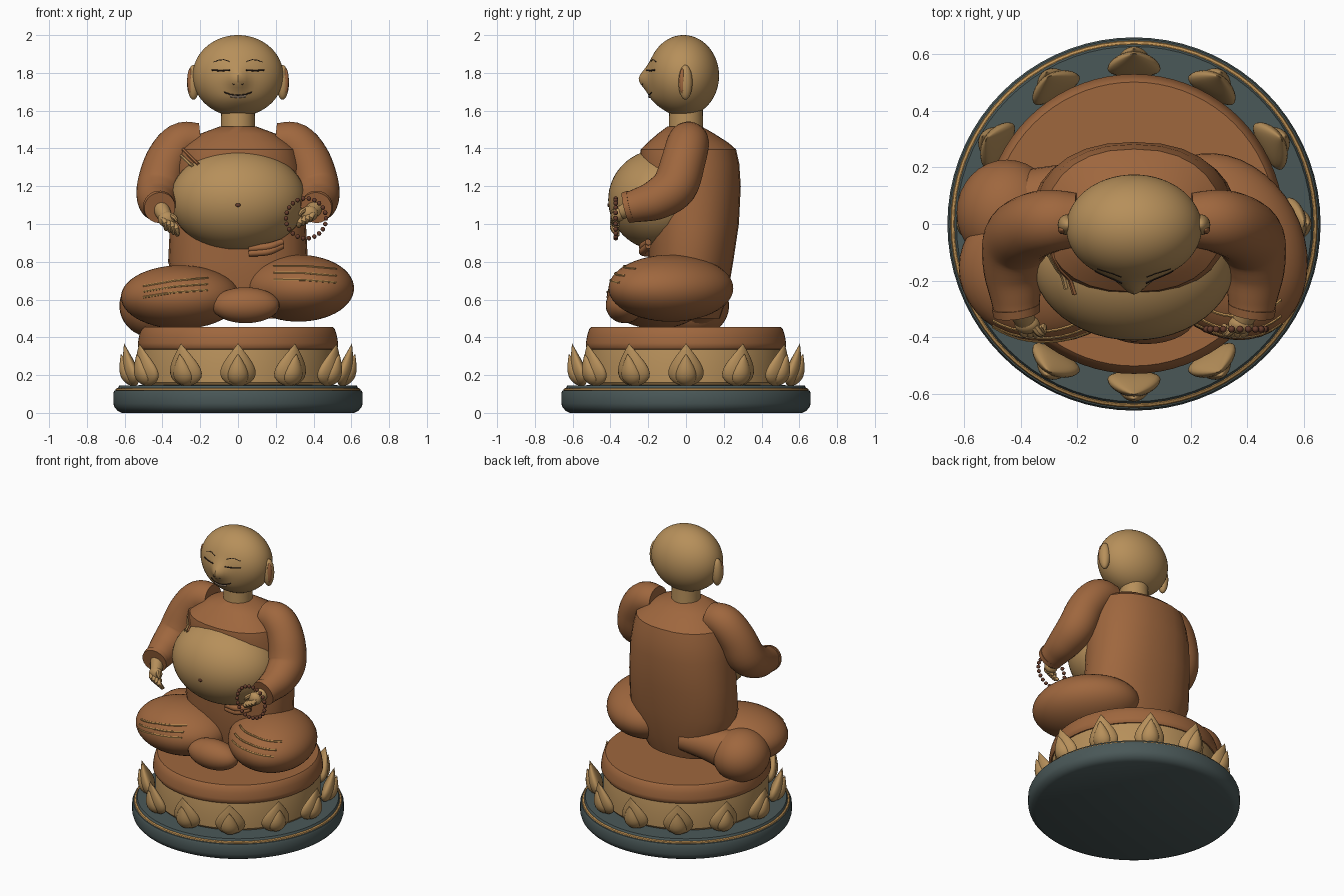
import bpy, bmesh, math
from mathutils import Vector, Matrix
from mathutils.bvhtree import BVHTree

if "Cube" in bpy.data.objects:
    bpy.data.objects.remove(bpy.data.objects["Cube"])


def material(name, rgb):
    m = bpy.data.materials.new(name)
    m.diffuse_color = (*rgb, 1)
    m.use_nodes = True
    m.node_tree.nodes["Principled BSDF"].inputs["Base Color"].default_value = m.diffuse_color
    return m


GOLD = material("warm_gold", (0.47, 0.277, 0.103))
BROWN = material("robe_brown", (0.345, 0.135, 0.048))
TEAL = material("dark_teal", (0.068, 0.097, 0.097))
TRIM = material("trim_gold", (0.53, 0.29, 0.09))
BEAD = material("bead_brown", (0.13, 0.045, 0.025))
INK = material("dark_line", (0.025, 0.015, 0.01))
LIP = material("pale_lip", (0.5, 0.36, 0.25))


def finish(name, bm, mat):
    bmesh.ops.recalc_face_normals(bm, faces=bm.faces[:])
    me = bpy.data.meshes.new(name)
    bm.to_mesh(me)
    bm.free()
    me.materials.append(mat)
    ob = bpy.data.objects.new(name, me)
    bpy.context.collection.objects.link(ob)
    return ob


def loft(name, rings, mat):
    """Skin a list of equal-length closed rings and cap both ends."""
    bm = bmesh.new()
    rows = [[bm.verts.new(p) for p in ring] for ring in rings]
    n = len(rows[0])
    for a, b in zip(rows, rows[1:]):
        for i in range(n):
            j = (i + 1) % n
            bm.faces.new((a[i], a[j], b[j], b[i]))
    bm.faces.new(rows[0])
    bm.faces.new(rows[-1])
    return finish(name, bm, mat)


def lathe(name, profile, mat, seg=72):
    angles = [2 * math.pi * i / seg for i in range(seg)]
    return loft(name, [[(r * math.cos(a), r * math.sin(a), z) for a in angles]
                       for r, z in profile], mat)


def ball(name, c, r, mat, shape=None, seg=32, turn=0):
    """Ellipsoid with optional reshaping rule."""
    bm = bmesh.new()
    bmesh.ops.create_uvsphere(bm, u_segments=seg, v_segments=max(6, seg * 2 // 3), radius=1)
    rot = Matrix.Rotation(turn, 3, 'Z')
    for v in bm.verts:
        p = v.co
        v.co = Vector(c) + rot @ Vector((p.x * r[0], p.y * r[1], p.z * r[2]))
        if shape:
            v.co = shape(v.co)
    return finish(name, bm, mat)


def sweep(name, pts, mat, seg=16, steps=5):
    """Round tube through (x, y, z, radius) points."""
    P = [Vector(p) for p in pts]
    P = [2 * P[0] - P[1]] + P + [2 * P[-1] - P[-2]]
    path = []
    for k in range(1, len(P) - 2):
        a, b, c, d = P[k - 1:k + 3]
        for s in range(steps):
            t = s / steps
            path.append(0.5 * (2 * b + (c - a) * t + (2 * a - 5 * b + 4 * c - d) * t * t
                               + (3 * b - a - 3 * c + d) * t ** 3))
    path.append(P[-2])
    co = [p.to_3d() for p in path]
    rings, u = [], None
    for i, p in enumerate(co):
        tan = (co[min(i + 1, len(co) - 1)] - co[max(i - 1, 0)]).normalized()
        u = tan.orthogonal() if u is None else u - tan * u.dot(tan)
        u.normalize()
        w = tan.cross(u)
        rings.append([p + path[i][3] * (u * math.cos(2 * math.pi * j / seg)
                                        + w * math.sin(2 * math.pi * j / seg)) for j in range(seg)])
    return loft(name, rings, mat)


def painted_line(name, targets, xz, r, mat, n=10, lift=0):
    """Thin line laid on the front surface of the target parts."""
    bm = bmesh.new()
    for t in targets:
        bm.from_mesh(t.data)
    tree = BVHTree.FromBMesh(bm)
    bm.free()
    pts = []
    for k in range(n + 1):
        f = k / n * (len(xz) - 1)
        i = min(int(f), len(xz) - 2)
        f -= i
        x, z = (xz[i][q] * (1 - f) + xz[i + 1][q] * f for q in (0, 1))
        hit = tree.ray_cast(Vector((x, -2, z)), Vector((0, 1, 0)))[0]
        if hit:
            pts.append((x, hit.y - lift, z, r))
    if len(pts) > 1:
        sweep(name, pts, mat, seg=6, steps=1)


# Pedestal: dark plinth, gold rim, lotus drum and cushion
lathe("plinth", [(.615, 0), (.638, .012), (.654, .03), (.66, .05), (.66, .105), (.654, .118),
                 (.64, .122), (.628, .145), (.4, .148)], TEAL)
lathe("plinth_rim", [(.63, .115), (.644, .115), (.649, .121), (.646, .128), (.638, .132), (.625, .13)], TRIM)
lathe("lotus_drum", [(.5, .14), (.515, .16), (.515, .33), (.505, .36)], GOLD)
lathe("cushion", [(.49, .333), (.52, .337), (.53, .352), (.53, .37), (.523, .41), (.513, .442),
                  (.502, .455)], BROWN)

# Ring of twelve lotus petals, each with a raised inner leaf
for i in range(12):
    rot = Matrix.Rotation(i * math.pi / 6, 3, 'Z')
    for part, s, out in (("petal", 1, 0), ("inner_petal", .6, .017)):
        def petal(p, s=s, out=out, rot=rot):
            t = (p.z + 1) / 2
            full = math.sqrt(max(1e-6, 1 - p.z * p.z))
            k = math.sin(math.pi * min(1, max(0, t)) ** .6) / full
            x = p.x * k * .094 * s
            rad = .562 + out + .055 * (t - .25) + .04 * p.y * k - 1.8 * x * x
            return rot @ Vector((x, -rad, .14 + .013 * (1 - s) + .228 * t * (s + .35 * (1 - s))))
        ball(f"{part}_{i}", (0, 0, 0), (1, 1, 1), GOLD, petal, 24)

# Crossed legs
r_leg = ball("right_leg", (.32, -.08, .66), (.278, .345, .177), BROWN, seg=40, turn=.5)
l_leg = ball("left_leg", (-.305, -.155, .613), (.315, .265, .168), BROWN, seg=40)
ball("left_haunch", (-.45, .04, .567), (.178, .188, .168), BROWN)
sweep("left_hip", [(-.08, .16, .63, .075), (-.27, .1, .61, .11), (-.43, .04, .57, .15)], BROWN, 24)
ball("front_foot", (.04, -.325, .57), (.18, .1, .095), BROWN)

# Robed torso: z, half width, front y, back y
rings = []
for z, rx, f, b in ((.5, .25, -.15, .18), (.62, .32, -.18, .22), (.8, .37, -.2, .25),
                    (1.0, .36, -.2, .28), (1.2, .35, -.22, .29), (1.32, .335, -.25, .282),
                    (1.395, .315, -.24, .265), (1.43, .27, -.205, .225), (1.478, .2, -.15, .15),
                    (1.515, .1, -.1, .085)):
    ring = []
    for k in range(28):
        a = 2 * math.pi * k / 28
        c, s = math.cos(a), math.sin(a)
        e = .85 if s < 0 else .97
        ring.append((rx * math.copysign(abs(c) ** .85, c),
                     (f + b) / 2 + (b - f) / 2 * math.copysign(abs(s) ** e, s), z))
    rings.append(ring)
torso = loft("robe_torso", rings, BROWN)

# Bare belly, navel, sash and shoulder strap
belly = ball("belly", (0, -.13, 1.128), (.36, .282, .27), GOLD, seg=48)
ball("navel", (0, -.41, 1.1), (.014, .007, .01), BEAD, seg=12)
for k in range(2):
    sweep(f"sash_{k}", [(.06, -.21, .845 + .025 * k, .018), (.16, -.23, .855 + .025 * k, .02),
                        (.235, -.2, .885 + .02 * k, .017)], BROWN)
    painted_line(f"strap_{k}", [torso, belly],
                 [(-.325 + .03 * k, 1.385 + .015 * k), (-.24 + .03 * k, 1.305 + .01 * k)],
                 .009, (GOLD, BROWN)[k])

# Gold stripes across both legs
for k in range(3):
    painted_line(f"right_stripe_{k}", [r_leg],
                 [(.19, .778 - .036 * k), (.35, .778 - .037 * k), (.52, .762 - .036 * k)], .006, TRIM)
    painted_line(f"left_stripe_{k}", [l_leg],
                 [(-.5, .672 - .03 * k), (-.34, .70 - .031 * k), (-.16, .715 - .032 * k)], .006, TRIM)

# Arms with cuffs and hands
for side, s in (("right", 1), ("left", -1)):
    sweep(f"{side}_sleeve", [(s * .2, .015, 1.44, .095), (s * .3, .01, 1.425, .112),
                             (s * .375, -.015, 1.33, .117), (s * .415, -.06, 1.2, .12),
                             (s * .427, -.155, 1.13, .107), (s * .42, -.25, 1.1, .09),
                             (s * .415, -.31, 1.087, .08)], BROWN, 28)
    sweep(f"{side}_cuff", [(s * .418, -.29, 1.093, .086), (s * .414, -.318, 1.086, .083)], BROWN, 28, 1)
    drop = .0 if s > 0 else -.03
    wrist = Vector((s * .41, -.29, 1.085))
    palm = Vector((s * .378, -.355, 1.055 + drop))
    sweep(f"{side}_wrist", [(*wrist, .045), (*((wrist + palm) / 2), .04), (*palm, .034)], GOLD)
    ball(f"{side}_palm", palm, (.045, .034, .042), GOLD, seg=20)
    for k in range(4):
        o = (k - 1.5) * .02
        a = palm + Vector((s * (o - .008), -.012, -.012 + o * .5))
        tip = Vector((-s * .02, .004, -.04 + drop * .5))
        sweep(f"{side}_finger_{k}", [(*a, .015), (*(a + Vector((-s * .013, -.02, -.02))), .0155),
                                     (*(a + tip), .012), (*(a + tip * 1.12), .006)], GOLD, 10, 3)
    b = palm + Vector((-s * .025, -.008, .018))
    sweep(f"{side}_thumb", [(*b, .016), (*(b + Vector((-s * .018, -.022, -.01))), .014),
                            (*(b + Vector((-s * .03, -.025, -.028))), .008)], GOLD, 8, 3)

# Loop of prayer beads
for i in range(22):
    a = 2 * math.pi * i / 22
    ball(f"bead_{i}", (.36 + .106 * math.cos(a), -.372, 1.03 + .106 * math.sin(a)),
         (.0125,) * 3, BEAD, seg=10)

# Neck and head with a soft broad nose
lathe("neck", [(.092, 1.49), (.09, 1.53), (.088, 1.64)], GOLD, 32)


def nose(p):
    if p.y < 0:
        p.y -= .05 * math.exp(-(p.x / .05) ** 2 - ((p.z - 1.765) / .06) ** 2)
        p.y -= .016 * math.exp(-(p.x / .1) ** 2 - ((p.z - 1.66) / .05) ** 2)
    return p


head = ball("head", (0, -.013, 1.785), (.24, .188, .215), GOLD, nose, 64)

# Ears, eyes, brows and nostrils on both sides
for side, s in (("right", 1), ("left", -1)):
    ball(f"{side}_ear", (s * .236, -.003, 1.75), (.034, .037, .092), GOLD, seg=24)
    ball(f"{side}_ear_hollow", (s * .253, -.02, 1.757), (.016, .016, .066), BROWN, seg=20)
    painted_line(f"{side}_eye", [head], [(s * .042, 1.815), (s * .09, 1.811), (s * .138, 1.815)], .0045, INK)
    painted_line(f"{side}_brow", [head], [(s * .045, 1.86), (s * .075, 1.87), (s * .1, 1.868),
                                          (s * .13, 1.857)], .0026, INK, 12)
    painted_line(f"{side}_nostril", [head], [(s * .018, 1.738), (s * .028, 1.741)], .0025, INK, 3)

# Smiling mouth
painted_line("mouth", [head], [(-.074, 1.698), (-.04, 1.686), (0, 1.682), (.04, 1.686), (.074, 1.698)],
             .0036, INK, 12)
painted_line("lower_lip", [head], [(-.042, 1.677), (0, 1.672), (.042, 1.677)], .006, LIP, 10, .002)

# Smooth shading with crisp edges
for ob in bpy.context.scene.objects:
    ob.select_set(True)
    bpy.context.view_layer.objects.active = ob
bpy.ops.object.shade_smooth_by_angle(angle=math.radians(35))
